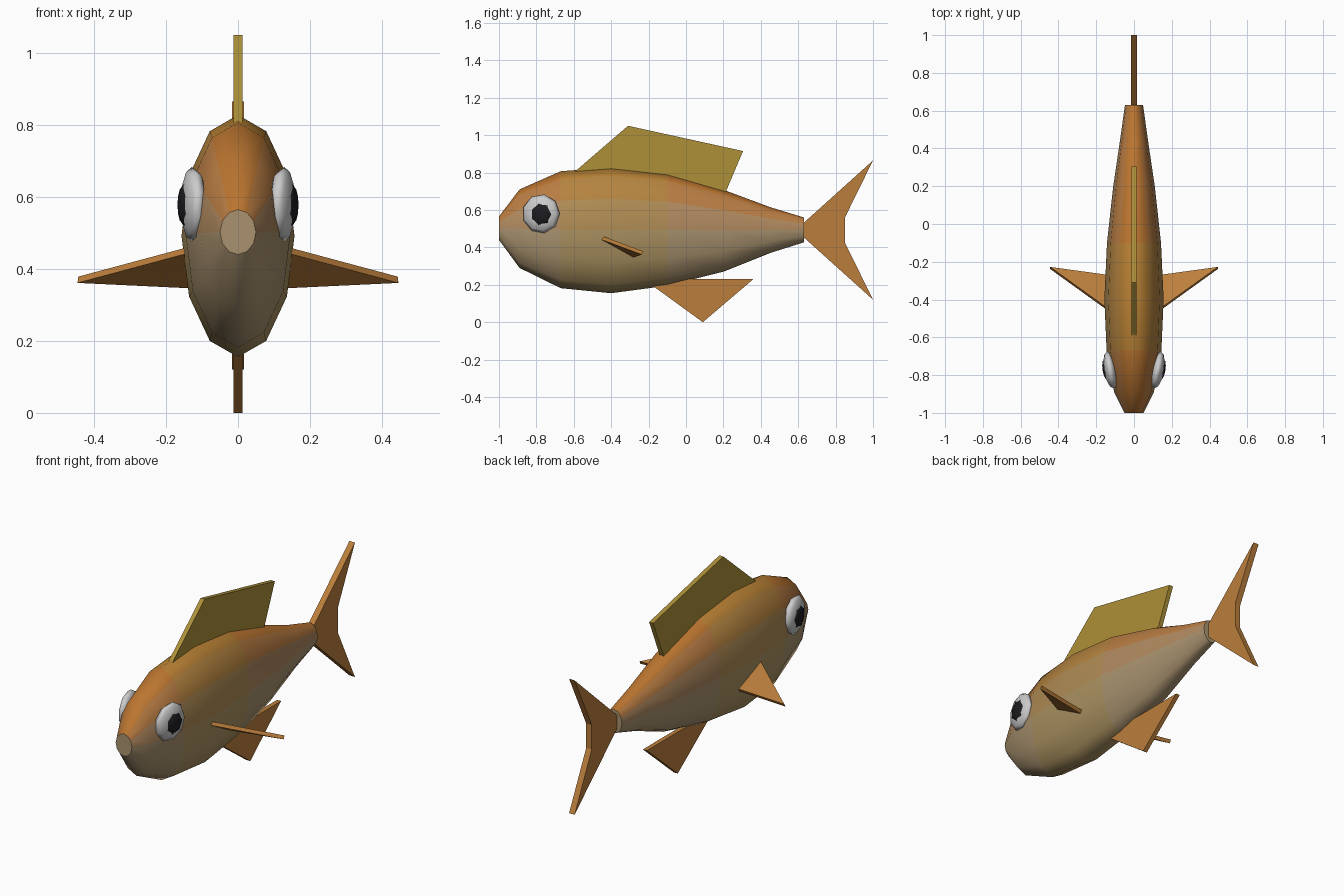
import bpy, bmesh, math
from mathutils import Vector, Matrix

if "Cube" in bpy.data.objects:
    bpy.data.objects.remove(bpy.data.objects["Cube"])

ORANGE, TAN, YELLOW = (0.50, 0.18, 0.03), (0.40, 0.29, 0.16), (0.42, 0.28, 0.04)
FIN = (0.50, 0.21, 0.045)


def material(name, rgb):
    m = bpy.data.materials.new(name)
    m.diffuse_color = (*rgb, 1)
    m.use_nodes = True
    m.node_tree.nodes["Principled BSDF"].inputs["Base Color"].default_value = m.diffuse_color
    return m


def mix(a, b, t):
    return tuple(p + (q - p) * t for p, q in zip(a, b))


def finish(name, bm, mats):
    bmesh.ops.recalc_face_normals(bm, faces=bm.faces)
    mesh = bpy.data.meshes.new(name)
    bm.to_mesh(mesh)
    bm.free()
    for m in mats:
        mesh.materials.append(m)
    ob = bpy.data.objects.new(name, mesh)
    bpy.context.collection.objects.link(ob)
    return ob


def plate(name, points, half, mat):
    """Flat polygon thickened equally to both sides."""
    pts = [Vector(p) for p in points]
    n = (pts[1] - pts[0]).cross(pts[-1] - pts[0]).normalized() * half
    bm = bmesh.new()
    a = [bm.verts.new(p + n) for p in pts]
    b = [bm.verts.new(p - n) for p in pts]
    bm.faces.new(a)
    bm.faces.new(b[::-1])
    for i in range(len(pts)):
        j = (i + 1) % len(pts)
        bm.faces.new((a[i], b[i], b[j], a[j]))
    return finish(name, bm, [mat])


# Body: twelve-sided oval rings (y, half width, bottom, top)
RINGS = [(-1.0, 0.05, 0.44, 0.565), (-0.89, 0.105, 0.29, 0.71),
         (-0.67, 0.145, 0.182, 0.807), (-0.40, 0.157, 0.155, 0.828),
         (-0.10, 0.143, 0.195, 0.795), (0.20, 0.11, 0.27, 0.708),
         (0.45, 0.073, 0.37, 0.615), (0.63, 0.048, 0.427, 0.56)]
SIDES = 12
bm = bmesh.new()
loops = []
for y, w, lo, hi in RINGS:
    loops.append([bm.verts.new((w * math.sin(math.tau * k / SIDES), y,
                                (lo + hi) / 2 + (hi - lo) / 2 * math.cos(math.tau * k / SIDES)))
                  for k in range(SIDES)])
for r in range(len(RINGS) - 1):
    for k in range(SIDES):
        j = (k + 1) % SIDES
        f = bm.faces.new((loops[r][k], loops[r][j], loops[r + 1][j], loops[r + 1][k]))
        f.smooth = True
        # colour bands fade from back to belly, yellower at mid body
        f.material_index = min(k, SIDES - 1 - k) + (6 if r in (2, 3) else 0)
for loop in (loops[0], loops[-1]):
    bm.faces.new(loop).material_index = 3
bands = [mix(ORANGE, TAN, t) for t in (0.0, 0.2, 0.65, 1, 1, 1)]
mats = [material(f"band_{i}", c) for i, c in enumerate(bands)]
mats += [material(f"yellow_band_{i}", mix(c, YELLOW, 0.35)) for i, c in enumerate(bands)]
finish("body", bm, mats)

# Fins on the centre line, as (y, z) profiles
fin_mat = material("fin_orange", FIN)
for name, half, mat, profile in [
    ("dorsal_fin", 0.0125, material("fin_yellow", YELLOW),
     [(-0.60, 0.80), (-0.31, 1.05), (0.305, 0.915), (0.21, 0.69)]),
    ("belly_fin", 0.0125, fin_mat, [(-0.227, 0.23), (0.09, 0.0), (0.36, 0.23)]),
    ("tail_fin", 0.017, fin_mat,
     [(0.60, 0.505), (1.0, 0.865), (0.85, 0.56), (0.85, 0.425), (1.0, 0.12), (0.60, 0.48)]),
]:
    plate(name, [(0, y, z) for y, z in profile], half, mat)

# Side fins and eyes, mirrored
white = material("eye_white", (0.75, 0.75, 0.75))
black = material("pupil_black", (0.012, 0.012, 0.015))


def ball(name, centre, size, segments, rings, side, mat):
    bm = bmesh.new()
    bmesh.ops.create_uvsphere(bm, u_segments=segments, v_segments=rings, radius=1)
    turn = Matrix.Rotation(math.radians(10) * -side, 4, 'Z')
    place = (Matrix.Translation(centre) @ turn @ Matrix.Diagonal((*size, 1))
             @ Matrix.Rotation(math.pi / 2, 4, 'Y'))
    bmesh.ops.transform(bm, matrix=place, verts=bm.verts)
    for f in bm.faces:
        f.smooth = True
    finish(name, bm, [mat])


for s, label in ((1, "left"), (-1, "right")):
    plate(f"{label}_side_fin",
          [(s * 0.11, -0.473, 0.460), (s * 0.445, -0.232, 0.370), (s * 0.11, -0.278, 0.354)],
          0.010, fin_mat)
    ball(f"{label}_eye", (s * 0.125, -0.775, 0.58), (0.034, 0.102, 0.105), 9, 6, s, white)
    ball(f"{label}_pupil", (s * 0.147, -0.775, 0.578), (0.019, 0.06, 0.063), 7, 6, s, black)
